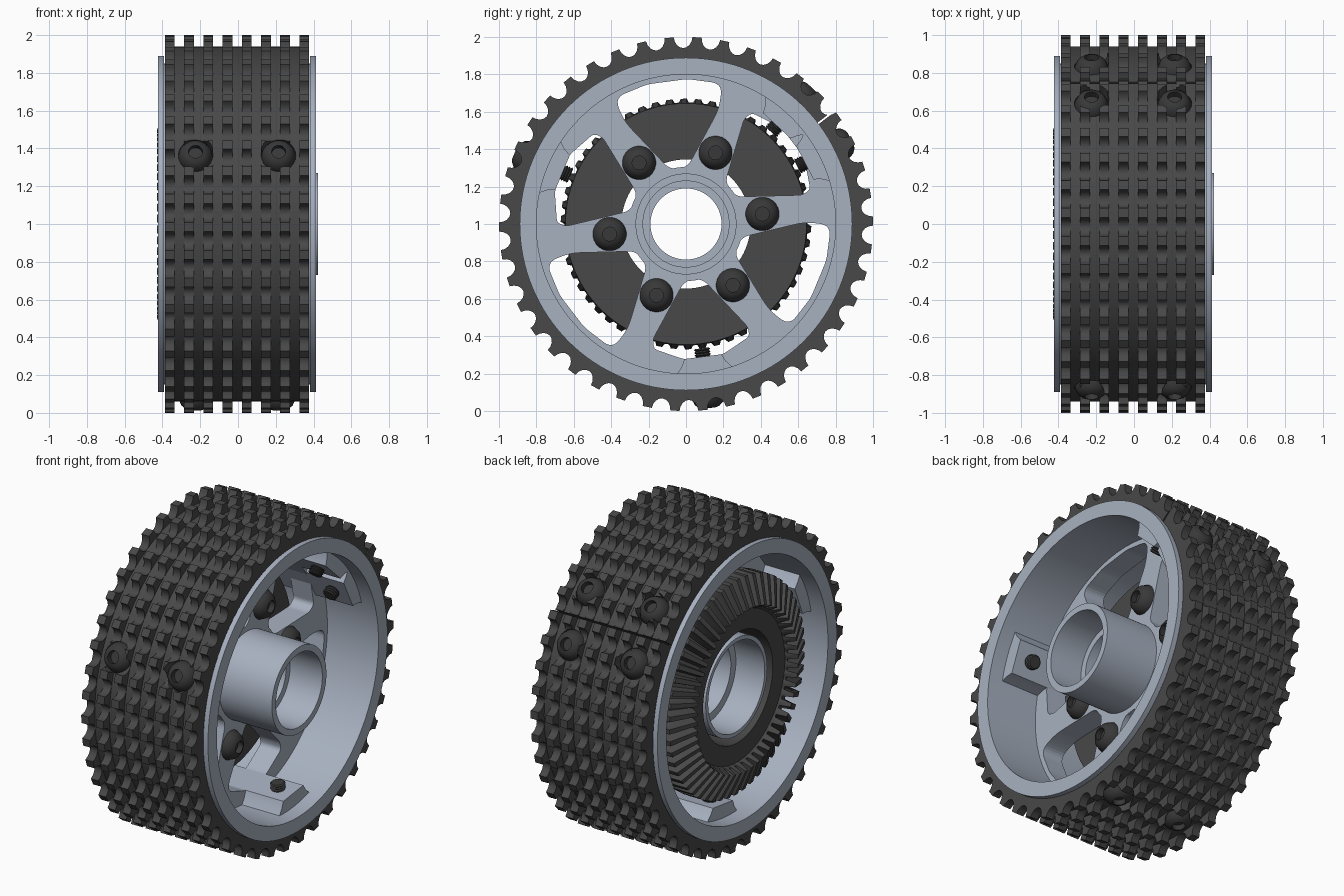
import bpy, bmesh
from math import radians, pi, sin, cos
from mathutils import Matrix, Vector

cube = bpy.data.objects.get("Cube")
if cube:
    bpy.data.objects.remove(cube)


def material(name, rgb):
    m = bpy.data.materials.new(name)
    m.use_nodes = True
    m.diffuse_color = (*rgb, 1)
    m.node_tree.nodes["Principled BSDF"].inputs["Base Color"].default_value = (*rgb, 1)
    return m


SILVER = material("blue grey metal", (0.39, 0.44, 0.53))
RUBBER = material("dark grey rubber", (0.065, 0.065, 0.065))
STEEL = material("black steel", (0.04, 0.04, 0.04))


def finish(name, bm, mat, cutter=None, helper=False):
    """Turn a bmesh into a named object standing at wheel centre height."""
    bmesh.ops.recalc_face_normals(bm, faces=bm.faces)
    me = bpy.data.meshes.new(name)
    bm.to_mesh(me)
    bm.free()
    ob = bpy.data.objects.new(name, me)
    bpy.context.scene.collection.objects.link(ob)
    ob.location.z = 1
    me.materials.append(mat)
    if helper:
        ob.hide_render = True
        ob.hide_viewport = True
        ob.display_type = 'WIRE'
        return ob
    if cutter:
        mod = ob.modifiers.new("cut", 'BOOLEAN')
        mod.operation = 'DIFFERENCE'
        mod.solver = 'EXACT'
        mod.object = cutter
    bpy.ops.object.select_all(action='DESELECT')
    ob.select_set(True)
    bpy.context.view_layer.objects.active = ob
    bpy.ops.object.shade_smooth_by_angle(angle=radians(30))
    return ob


def rings(bm, sections, matrix=Matrix()):
    """Skin a closed loop of closed cross-sections."""
    loops = [[bm.verts.new(matrix @ Vector(p)) for p in s] for s in sections]
    n = len(loops[0])
    for i, a in enumerate(loops):
        b = loops[(i + 1) % len(loops)]
        for j in range(n):
            k = (j + 1) % n
            bm.faces.new((a[j], a[k], b[k], b[j]))


def lathe(bm, profile, steps=96, matrix=Matrix()):
    """Revolve a closed (x, radius) profile about the x axis."""
    turns = [2 * pi * i / steps for i in range(steps)]
    rings(bm, [[(x, r * cos(t), r * sin(t)) for x, r in profile] for t in turns], matrix)
    bmesh.ops.remove_doubles(bm, verts=bm.verts, dist=1e-5)


def prism(bm, outline, x0, x1):
    """Extrude a flat outline along x and cap both ends."""
    a, b = [[bm.verts.new((x, p.y, p.z)) for p in outline] for x in (x0, x1)]
    bm.faces.new(a)
    bm.faces.new(b)
    for i in range(len(a)):
        k = (i + 1) % len(a)
        bm.faces.new((a[i], a[k], b[k], b[i]))


def rounded(points, sizes):
    """Replace each corner by a curve reaching the given distance along its sides."""
    out = []
    for i, (p, size) in enumerate(zip(points, sizes)):
        a = p + (points[i - 1] - p).normalized() * size
        b = p + (points[(i + 1) % len(points)] - p).normalized() * size
        for j in range(7):
            t = j / 6
            out.append(a * (1 - t) ** 2 + p * 2 * t * (1 - t) + b * t ** 2)
    return out


def around(deg):
    return Matrix.Rotation(radians(deg), 4, 'X')


def radial(deg, x, r):
    """Frame whose x axis points outward from the wheel axis."""
    return around(deg) @ Matrix.Translation((x, r, 0)) @ Matrix.Rotation(pi / 2, 4, 'Z')


SEAM = 37.3
TREAD_BOLTS = [SEAM - 10, SEAM + 10, SEAM + 120, SEAM + 240]
BOLT_X = (-0.225, 0.215)

# Rim barrel with a flange at each end
bm = bmesh.new()
lathe(bm, [(-0.424, 0.80), (-0.424, 0.889), (-0.393, 0.889), (-0.393, 0.85),
           (0.382, 0.85), (0.382, 0.889), (0.414, 0.889), (0.414, 0.80)], 128)
finish("rim", bm, SILVER)

# Spoke plate with six rounded windows, shallower where the screws sit
PLATE = (-0.08, 0.06)
bm = bmesh.new()
for k in range(6):
    side, mid = (0.775, 0.775) if k % 2 else (0.69, 0.725)
    pts = [(0.305, -9), (0.64, -23.5), (side, -22), (mid, -8),
           (mid, 8), (side, 22), (0.64, 23.5), (0.305, 9)]
    corners = [around(37.5 + 60 * k + a) @ Vector((0, r, 0)) for r, a in pts]
    tip = 0.06 if k % 2 else 0.024
    prism(bm, rounded(corners, [0.04, tip, tip, 0.03, 0.03, tip, tip, 0.04]), -0.2, 0.2)
windows = finish("window_cutter", bm, SILVER, helper=True)

bm = bmesh.new()
lathe(bm, [(PLATE[0], 0.25), (PLATE[0], 0.82), (PLATE[1], 0.82), (PLATE[1], 0.25)])
finish("spoke_plate", bm, SILVER, windows)

# Hub tube with an inner lip, wider on the gear side
bm = bmesh.new()
lathe(bm, [(-0.35, 0.305), (PLATE[1], 0.305), (PLATE[1], 0.27), (0.424, 0.27),
           (0.424, 0.23), (0.2, 0.23), (0.2, 0.19), (0.0, 0.19), (0.0, 0.23),
           (-0.15, 0.23), (-0.15, 0.28), (-0.35, 0.28)])
finish("hub", bm, SILVER)

# Flared blocks inside the rim that take the tread screws
bm = bmesh.new()
for a in TREAD_BOLTS:
    flare = [(0.82, -0.17), (0.79, -0.15), (0.755, -0.12), (0.715, -0.1)]
    flare += [(r, -w) for r, w in reversed(flare)]
    prism(bm, [around(a) @ Vector((0, r, w)) for r, w in flare], -0.32, 0.32)
finish("screw_blocks", bm, SILVER)

# Bevel ring gear: two sections per tooth tip, two per root
TEETH = 54
bm = bmesh.new()
sections = []
for i in range(TEETH):
    for step, tip in ((0, 0), (0.3, 0), (0.45, 1), (0.85, 1)):
        t = 2 * pi * (i + step) / TEETH
        heel = (-0.355, 0.67) if tip else (-0.285, 0.65)
        toe = (-0.428, 0.50) if tip else (-0.37, 0.475)
        back = (-0.24, 0.67 if tip else 0.65)
        prof = [(PLATE[0], 0.345), (PLATE[0], 0.645), back, heel, toe,
                (-0.36, 0.465), (-0.36, 0.345)]
        sections.append([(x, r * cos(t), r * sin(t)) for x, r in prof])
rings(bm, sections)
finish("ring_gear", bm, RUBBER)

# Dome head bolts: profile along the bolt axis with a socket
HEAD = [(0.025, 0), (0.025, 0.037), (0.06, 0.037), (0.053, 0.055), (0.036, 0.075),
        (0.0, 0.09), (-0.015, 0.09), (-0.015, 0)]
bm = bmesh.new()
for k in range(6):
    lathe(bm, HEAD, 24, around(7.5 + 60 * k) @ Matrix.Translation((PLATE[1], 0.412, 0)))
finish("gear_bolts", bm, STEEL)

heads, shafts, cut = bmesh.new(), bmesh.new(), bmesh.new()
for a in TREAD_BOLTS:
    for x in BOLT_X:
        lathe(heads, HEAD, 24, radial(a, x, 0.932))
        thread = [(0.67, 0)]
        for i in range(6):
            thread += [(0.67 + i * 0.014, 0.036), (0.677 + i * 0.014, 0.044)]
        lathe(shafts, thread + [(0.93, 0.04), (0.93, 0)], 16, radial(a, x, 0))
        lathe(cut, [(0.92, 0), (0.92, 0.091), (1.1, 0.091), (1.1, 0)], 24, radial(a, x, 0))
finish("tread_bolt_heads", heads, STEEL)
finish("tread_bolt_shafts", shafts, STEEL)

# Cutter for the bolt pockets and the split in the tread
split = [around(SEAM) @ Vector((0, r, w))
         for r, w in ((0.86, -0.005), (1.1, -0.005), (1.1, 0.005), (0.86, 0.005))]
prism(cut, split, -0.5, 0.5)
pockets = finish("tread_cutter", cut, RUBBER, helper=True)

# Tread belt
LEFT, RIGHT = -0.387, 0.377
bm = bmesh.new()
lathe(bm, [(LEFT, 0.848), (LEFT, 0.94), (RIGHT, 0.94), (RIGHT, 0.848)], 126)
finish("tread_belt", bm, RUBBER, pockets)

# Eight rows of scalloped tread lugs
LUGS, ROWS, WIDTH = 42, 8, 0.052
outline = []
for i in range(LUGS):
    mid = radians(90.9) + 2 * pi * i / LUGS
    for j in range(9):
        s = pi * j / 8
        outline.append((mid - 0.05 * cos(s), 1.0 - 0.059 * sin(s)))
bm = bmesh.new()
for row in range(ROWS):
    x0 = LEFT + row * (RIGHT - LEFT - WIDTH) / (ROWS - 1)
    secs = []
    for t, r in outline:
        prof = [(x0, 0.92), (x0, r), (x0 + WIDTH, r), (x0 + WIDTH, 0.92)]
        secs.append([(x, q * cos(t), q * sin(t)) for x, q in prof])
    rings(bm, secs)
finish("tread_lugs", bm, RUBBER, pockets)
